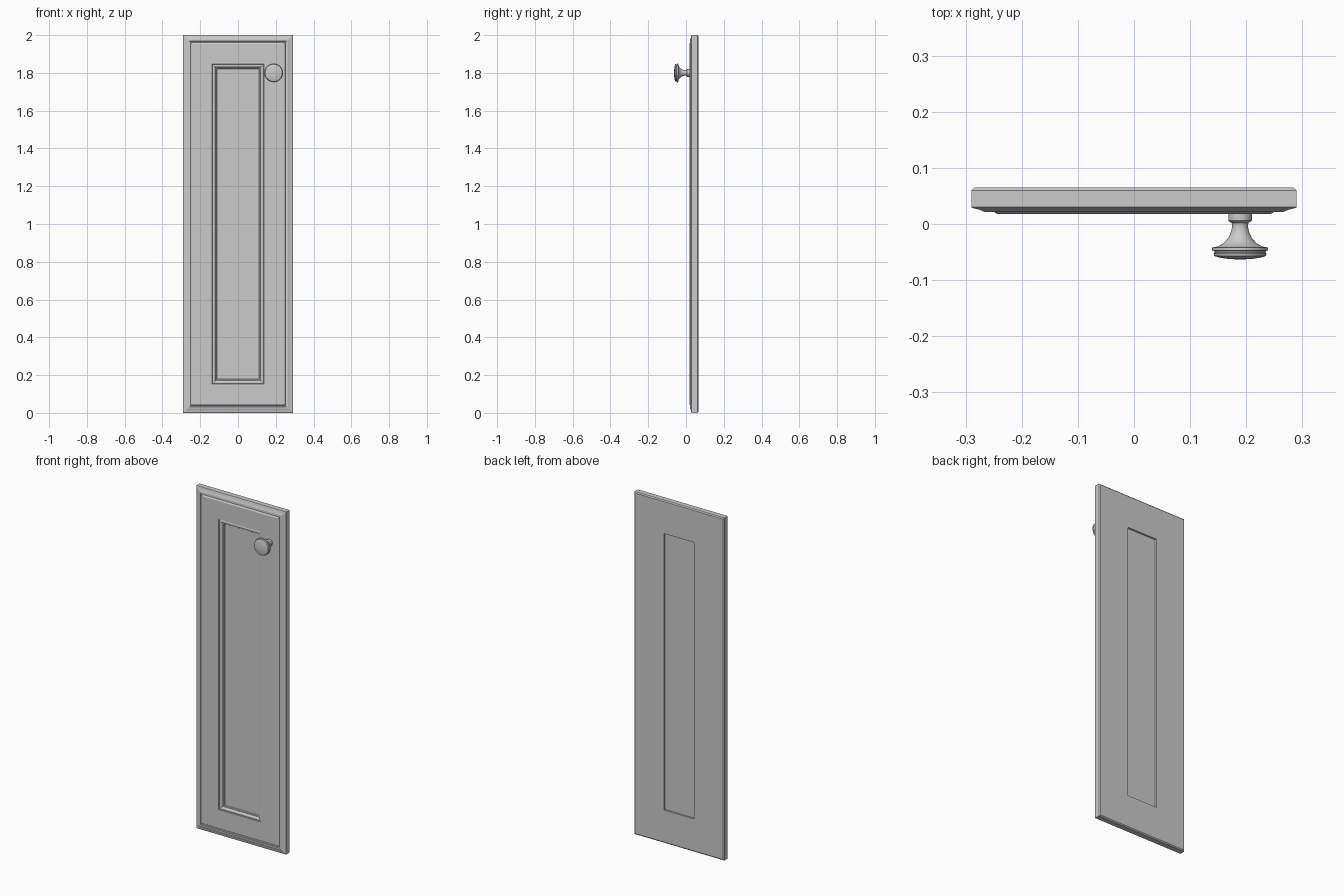
import bpy, bmesh
from math import sin, cos, tau, radians

cube = bpy.data.objects.get("Cube")
if cube:
    bpy.data.objects.remove(cube, do_unlink=True)

HALF_W, HEIGHT = 0.29, 2.0
KNOB_X, KNOB_Z = 0.189, 1.8


def make_material(name, rgb):
    mat = bpy.data.materials.new(name)
    mat.use_nodes = True
    mat.diffuse_color = (*rgb, 1)
    mat.node_tree.nodes["Principled BSDF"].inputs["Base Color"].default_value = (*rgb, 1)
    return mat


def loft(name, rings, mat):
    """Skin matching rings of points and cap both ends."""
    bm = bmesh.new()
    loops = [[bm.verts.new(p) for p in ring] for ring in rings]
    for a, b in zip(loops, loops[1:]):
        for i in range(len(a)):
            j = (i + 1) % len(a)
            bm.faces.new((a[i], a[j], b[j], b[i]))
    bm.faces.new(loops[0])
    bm.faces.new(loops[-1])
    bmesh.ops.recalc_face_normals(bm, faces=bm.faces)
    mesh = bpy.data.meshes.new(name)
    bm.to_mesh(mesh)
    bm.free()
    mesh.materials.append(mat)
    obj = bpy.data.objects.new(name, mesh)
    bpy.context.collection.objects.link(obj)
    return obj


def rectangle(inset, y):
    w = HALF_W - inset
    return [(-w, y, inset), (w, y, inset), (w, y, HEIGHT - inset), (-w, y, HEIGHT - inset)]


def circle(r, y, sides=32):
    return [(KNOB_X + r * cos(tau * i / sides), y, KNOB_Z + r * sin(tau * i / sides))
            for i in range(sides)]


grey = make_material("painted grey", (0.6, 0.6, 0.6))

# Door: mitred profile as (inset from edge, y), from back recess to front panel
back = [(0.193, 0.055), (0.193, 0.065), (0.006, 0.065), (0, 0.06)]
outer_moulding = [(0, 0.03), (0.004, 0.028), (0.014, 0.0255), (0.024, 0.0215),
                  (0.032, 0.021), (0.034, 0.025), (0.039, 0.025), (0.041, 0.021), (0.046, 0.018)]
inner_moulding = [(0.153, 0.018), (0.155, 0.023), (0.159, 0.021), (0.164, 0.021),
                  (0.169, 0.024), (0.172, 0.03), (0.177, 0.031), (0.18, 0.036)]
loft("door", [rectangle(*p) for p in back + outer_moulding + inner_moulding], grey)

# Knob: turned profile as (radius, y)
knob_profile = [(0.021, 0.019), (0.021, 0.006), (0.019, 0.004), (0.015, 0.002), (0.014, -0.004),
                (0.016, -0.014), (0.021, -0.025), (0.029, -0.034), (0.039, -0.04), (0.05, -0.042),
                (0.05, -0.047), (0.046, -0.048), (0.045, -0.051), (0.047, -0.053), (0.046, -0.057),
                (0.036, -0.06), (0.02, -0.0625), (0.006, -0.063)]
knob = loft("knob", [circle(*p) for p in knob_profile], grey)

# Smooth only the turned knob
bpy.ops.object.select_all(action='DESELECT')
knob.select_set(True)
bpy.context.view_layer.objects.active = knob
bpy.ops.object.shade_smooth_by_angle(angle=radians(30))
